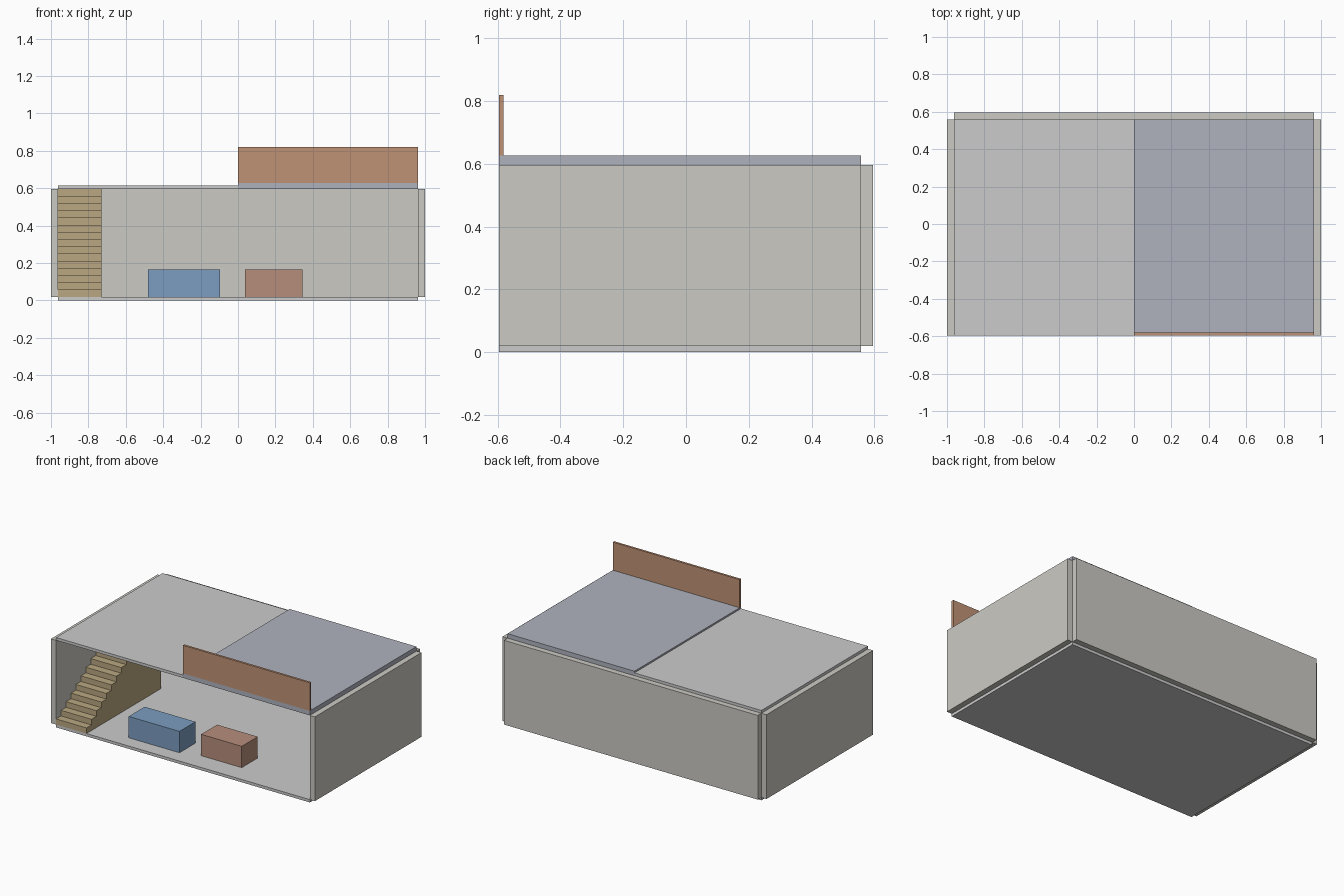
import bpy, bmesh

if "Cube" in bpy.data.objects:
    bpy.data.objects.remove(bpy.data.objects["Cube"])

U = 1 / 2.6  # model units per metre


def material(name, rgb):
    m = bpy.data.materials.new(name)
    m.diffuse_color = (*rgb, 1)
    m.use_nodes = True
    m.node_tree.nodes["Principled BSDF"].inputs["Base Color"].default_value = m.diffuse_color
    return m


WALL = material("plaster", (0.60, 0.59, 0.55))
TERRACE = material("terrace_grey_blue", (0.43, 0.45, 0.51))
WOOD = material("stair_wood", (0.49, 0.39, 0.22))
BLUE = material("blue_fabric", (0.20, 0.34, 0.53))
ROSE = material("rose_fabric", (0.47, 0.27, 0.20))
COPPER = material("railing_brown", (0.53, 0.29, 0.18))


def finish(name, bm, mat):
    bmesh.ops.recalc_face_normals(bm, faces=bm.faces)
    mesh = bpy.data.meshes.new(name)
    bm.to_mesh(mesh)
    bm.free()
    ob = bpy.data.objects.new(name, mesh)
    bpy.context.collection.objects.link(ob)
    if mat:
        mesh.materials.append(mat)
    return ob


def box(name, x, y, z, mat=None):
    """Box from (min, max) ranges in metres."""
    bm = bmesh.new()
    bmesh.ops.create_cube(bm, size=1)
    for v in bm.verts:
        v.co = [U * (r[0] if c < 0 else r[1]) for c, r in zip(v.co, (x, y, z))]
    return finish(name, bm, mat)


# Shell: floor, walls, open front
inner, depth, height = (-2.5, 2.5), (-1.55, 1.45), (0.05, 1.55)
box("floor", inner, depth, (0, 0.05))
box("left_wall", (-2.6, -2.5), depth, height, WALL)
box("right_wall", (2.5, 2.6), depth, height, WALL)
box("back_wall", inner, (1.45, 1.55), height, WALL)

# Roof halves, the right one thicker, with a front railing panel
box("left_roof", (-2.5, 0), depth, (1.55, 1.60))
box("right_terrace", (0, 2.5), depth, (1.55, 1.63), TERRACE)
box("railing_panel", (0, 2.5), (-1.55, -1.51), (1.63, 2.13), COPPER)

# Furniture blocks
box("sofa_block", (-1.25, -0.25), (-1.29, -0.84), (0.05, 0.43), BLUE)
box("table_block", (0.1, 0.9), (-1.18, -0.73), (0.05, 0.43), ROSE)

# Solid staircase: stepped side profile extruded across its width
steps, run, rise = 15, 0.14, 0.1
profile = [(-1.55, 0.05)]
for i in range(steps):
    y, z = -1.55 + i * run, 0.05 + (i + 1) * rise
    profile += [(y, z), (y + run, z)]
profile.append((-1.55 + steps * run, 0.05))
bm = bmesh.new()
side = bm.faces.new([bm.verts.new((-2.5 * U, y * U, z * U)) for y, z in profile])
ext = bmesh.ops.extrude_face_region(bm, geom=[side], use_keep_orig=True)
verts = [g for g in ext["geom"] if isinstance(g, bmesh.types.BMVert)]
bmesh.ops.translate(bm, verts=verts, vec=(0.6 * U, 0, 0))
finish("staircase", bm, WOOD)
